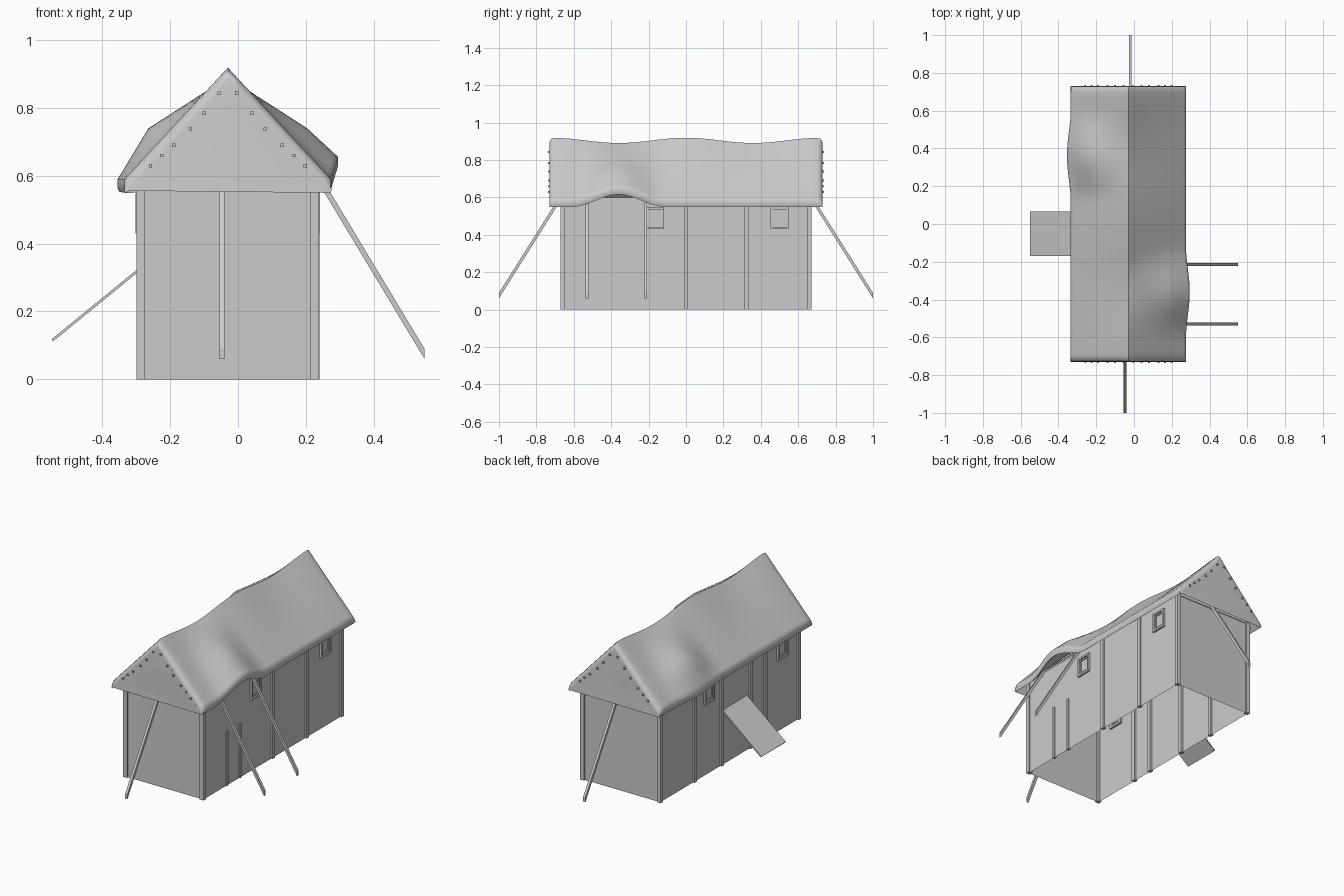
import bpy, bmesh, math
from mathutils import Vector

if "Cube" in bpy.data.objects:
    bpy.data.objects.remove(bpy.data.objects["Cube"])

RX = -0.03  # x of the ridge


def mesh_object(name, verts, faces):
    me = bpy.data.meshes.new(name)
    me.from_pydata(verts, [], faces)
    bm = bmesh.new()
    bm.from_mesh(me)
    bmesh.ops.recalc_face_normals(bm, faces=bm.faces)
    bm.to_mesh(me)
    bm.free()
    ob = bpy.data.objects.new(name, me)
    bpy.context.collection.objects.link(ob)
    return ob


def prism(name, base, shift):
    """Extrude a polygon along a shift vector."""
    n = len(base)
    top = [tuple(Vector(p) + Vector(shift)) for p in base]
    faces = [list(range(n)), list(range(2 * n - 1, n - 1, -1))]
    faces += [[i, (i + 1) % n, n + (i + 1) % n, n + i] for i in range(n)]
    return mesh_object(name, list(base) + top, faces)


def box(name, x0, x1, y0, y1, z0, z1):
    return prism(name, [(x0, y0, z0), (x1, y0, z0), (x1, y1, z0), (x0, y1, z0)], (0, 0, z1 - z0))


# Walls: open-bottomed shell with separate gables
X0, X1, Y = -0.29, 0.23, 0.66
v, f = [], []
for y in (-Y, Y):
    v += [(X0, y, 0), (X1, y, 0), (X1, y, 0.6), (X0, y, 0.6), (RX + 0.04, y, 0.84), (RX - 0.04, y, 0.84)]
f = [[0, 1, 2, 3], [3, 2, 4, 5], [6, 7, 8, 9], [9, 8, 10, 11], [0, 3, 9, 6], [1, 2, 8, 7]]
mesh_object("walls", v, f)

# Corner posts and gable sills
for x in (-0.30, 0.213):
    for y in (-0.67, 0.647):
        box("corner_post", x, x + 0.026, y, y + 0.023, 0, 0.595)
for y in (-0.664, 0.654):
    box("gable_sill", -0.275, 0.215, y, y + 0.01, 0.588, 0.6)

# Wall posts on both long sides
for y in (0.0, 0.325):
    box("right_wall_post", 0.218, 0.24, y - 0.012, y + 0.012, 0, 0.59)
for y in (-0.435, -0.31):
    box("door_post", 0.218, 0.236, y - 0.008, y + 0.008, 0, 0.33)
for y in (-0.34, -0.2, 0.075, 0.335):
    box("left_wall_post", -0.30, -0.278, y - 0.012, y + 0.012, 0, 0.59)


# Window frames, with an outer and an inner ring
def window(x, sign, yc):
    for hw, z0, z1, t, d in ((0.048, 0.43, 0.548, 0.012, 0.012), (0.036, 0.444, 0.534, 0.008, 0.006)):
        xa, xb = sorted((x - sign * 0.012, x + sign * d))
        box("window_sill", xa, xb, yc - hw, yc + hw, z0, z0 + t)
        box("window_lintel", xa, xb, yc - hw, yc + hw, z1 - t, z1)
        for y in (yc - hw, yc + hw - t):
            box("window_jamb", xa, xb, y, y + t, z0 + t, z1 - t)


for yc in (-0.165, 0.5):
    window(X1, 1, yc)
for yc in (0.2, -0.5):
    window(X0, -1, yc)

# Entrance ramp
prism("ramp", [(-0.29, -0.17, 0.33), (-0.55, -0.17, 0.118), (-0.545, -0.17, 0.112), (-0.29, -0.17, 0.32)],
      (0, 0.235, 0))

# Slanted props, feet cut upright
w = 0.015
for y in (-0.53, -0.215):
    prism("side_prop", [(0.225, y - w / 2, 0.63), (0.55, y - w / 2, 0.09), (0.55, y - w / 2, 0.06),
                        (0.225, y - w / 2, 0.60)], (0, w, 0))
for s, x in ((-1, -0.047), (1, -0.02)):
    prism("end_prop", [(x - w / 2, s * 0.66, 0.63), (x - w / 2, s, 0.09), (x - w / 2, s, 0.06),
                       (x - w / 2, s * 0.66, 0.60)], (w, 0, 0))


# Thatched roof: swept closed section with sagging ridge and two bulges
def outer(y, s, t):
    ridge = 0.905 + 0.014 * math.cos(y * 2 * math.pi / 0.72)
    d = abs(y - (-0.36 if s > 0 else 0.36)) / 0.25
    b = 0.5 + 0.5 * math.cos(math.pi * d) if d < 1 else 0
    lift = 0.066 * min(t / 0.72, 1)
    if s < 0 and t > 0.72:
        lift *= (1 - t) / 0.28
    return RX + s * (0.305 * t + 0.02 * t * b), ridge + (0.59 - ridge) * t + lift * b


def section(y, drop):
    ts = [0.12 * i for i in range(1, 8)] + [0.9, 0.96, 1.0]
    halves = []
    for s in (-1, 1):
        pts = []
        for t in ts:
            x, z = outer(y, s, t)
            pts.append((x - s * drop * 0.25, y, z - drop))
        for t, dz in ((1.0, 0.027), (0.985, 0.045), (0.96, 0.047)):
            x, z = outer(y, s, t)
            pts.append((x, y, z - max(dz, drop)))
        for t in (0.9, 0.75, 0.6, 0.45, 0.3, 0.16):
            x, z = outer(y, s, t)
            pts.append((x, y, min(z - 0.042, 0.825 if t < 0.2 else 1)))
        halves.append(pts)
    top = outer(y, 1, 0)
    return [(top[0], y, top[1] - drop)] + halves[1] + halves[0][::-1]


N = 46
rows = [(-0.73, 0.034), (-0.728, 0.018), (-0.718, 0.005)]
rows += [(-0.7 + 1.4 * i / N, 0) for i in range(N + 1)]
rows += [(-y, d) for y, d in rows[2::-1]]
v, f = [], []
for y, d in rows:
    v += section(y, d)
n = len(v) // len(rows)
for r in range(len(rows) - 1):
    for i in range(n):
        j = (i + 1) % n
        f.append([r * n + i, r * n + j, (r + 1) * n + j, (r + 1) * n + i])
# End caps as strips between outer and inner edges
for o in (0, (len(rows) - 1) * n):
    f.append([o + i for i in range(n)])
roof = mesh_object("thatched_roof", v, f)
bpy.context.view_layer.objects.active = roof
roof.select_set(True)
bpy.ops.object.shade_smooth_by_angle(angle=math.radians(50))

# Roof battens with their ends poking out at the gables
for dx, z in ((0.026, 0.843), (0.07, 0.785), (0.11, 0.738), (0.16, 0.69), (0.195, 0.66), (0.228, 0.63)):
    for s in (-1, 1):
        x = RX + s * dx
        box("roof_batten", x - 0.005, x + 0.005, -0.737, 0.737, z - 0.005, z + 0.005)
